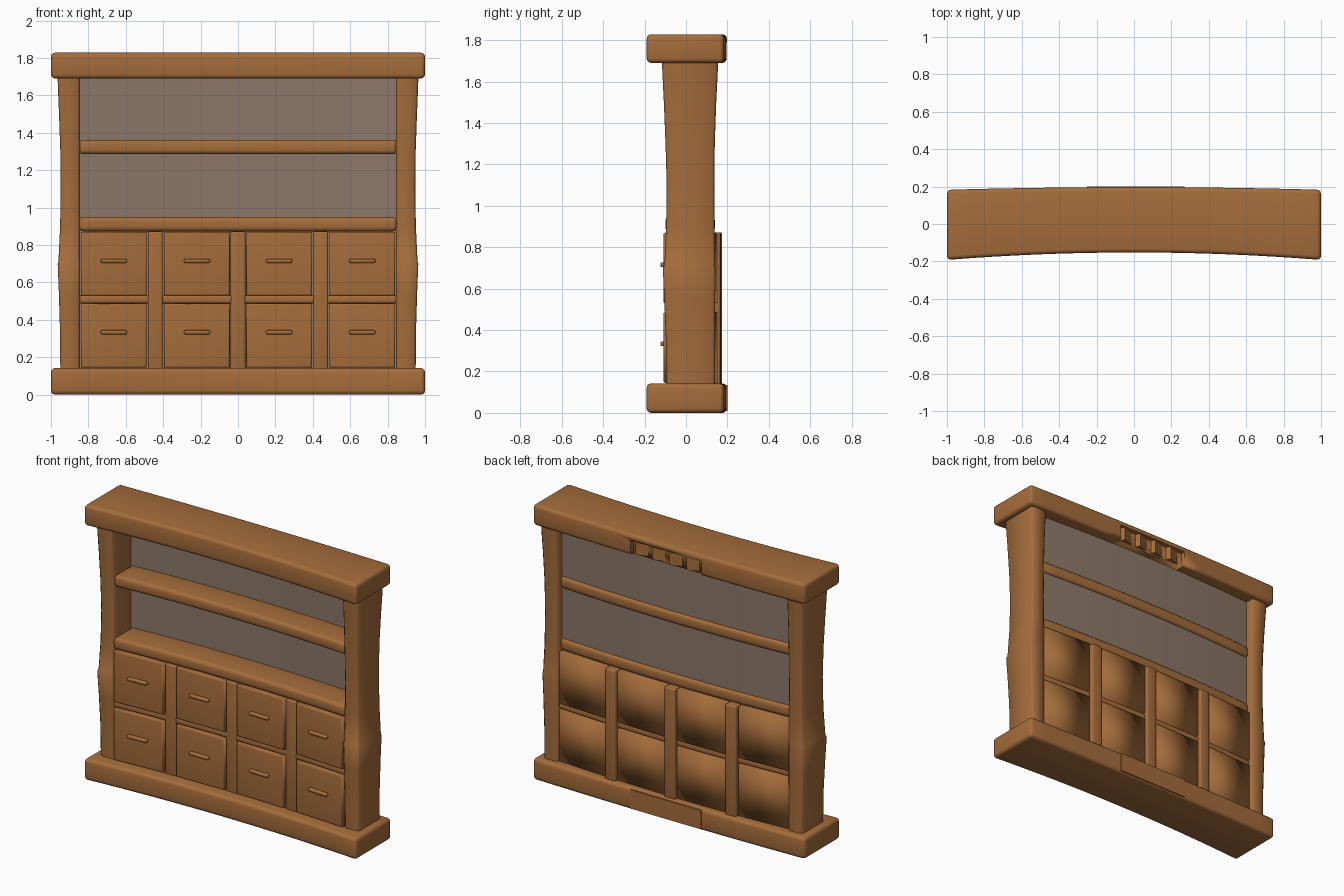
import bpy, bmesh, math
from mathutils import Vector

if "Cube" in bpy.data.objects:
    bpy.data.objects.remove(bpy.data.objects["Cube"])


def material(name, rgb):
    m = bpy.data.materials.new(name)
    m.diffuse_color = (*rgb, 1)
    m.use_nodes = True
    m.node_tree.nodes["Principled BSDF"].inputs["Base Color"].default_value = m.diffuse_color
    return m


WOOD = material("warm_wood", (0.376, 0.152, 0.044))
PANEL = material("grey_brown_panel", (0.262, 0.186, 0.138))
BOW = 0.04


def finish(bm, name, mat, angle=40):
    bmesh.ops.recalc_face_normals(bm, faces=bm.faces[:])
    me = bpy.data.meshes.new(name)
    bm.to_mesh(me)
    bm.free()
    me.materials.append(mat)
    ob = bpy.data.objects.new(name, me)
    bpy.context.collection.objects.link(ob)
    bpy.ops.object.select_all(action='DESELECT')
    ob.select_set(True)
    bpy.context.view_layer.objects.active = ob
    bpy.ops.object.shade_smooth_by_angle(angle=math.radians(angle))
    return ob


def block(name, x, y, z, bevel=0.0, mat=WOOD, cuts=0, bow_f=BOW, bow_b=BOW,
          front_only=False, angle=40):
    """Bevelled box between the given ranges, bowed backwards along x."""
    bm = bmesh.new()
    bmesh.ops.create_cube(bm, size=1)
    for v in bm.verts:
        v.co = Vector([r[0] if c < 0 else r[1] for c, r in zip(v.co, (x, y, z))])
    if bevel:
        edges = [e for e in bm.edges
                 if not front_only or all(v.co.y < y[0] + 1e-5 for v in e.verts)]
        bmesh.ops.bevel(bm, geom=edges, offset=bevel, segments=3, profile=0.5,
                        affect='EDGES')
    for i in range(1, cuts + 1):
        px = x[0] + (x[1] - x[0]) * i / (cuts + 1)
        bmesh.ops.bisect_plane(bm, geom=bm.verts[:] + bm.edges[:] + bm.faces[:],
                               plane_co=(px, 0, 0), plane_no=(1, 0, 0))
    for v in bm.verts:
        t = (v.co.y - y[0]) / (y[1] - y[0])
        v.co.y += (bow_f + (bow_b - bow_f) * t) * (1 - v.co.x ** 2)
    return finish(bm, name, mat, angle)


# Base plank and top cornice
block("base_plank", (-1, 1), (-0.192, 0.183), (0, 0.142), 0.022, cuts=15, bow_b=0.014)
cornice = block("top_cornice", (-1, 1), (-0.192, 0.183), (1.69, 1.828), 0.022,
                cuts=15, bow_b=0.014)

# Worn notch in the back of the cornice, with splinters, and a plate on the base
cutter = block("notch_cutter", (-0.25, 0.27), (0.165, 0.3), (1.66, 1.79),
               bow_f=0, bow_b=0)
cutter.hide_render = True
mod = cornice.modifiers.new("notch", 'BOOLEAN')
mod.operation, mod.object = 'DIFFERENCE', cutter
bpy.context.view_layer.objects.active = cornice
bpy.ops.object.modifier_apply(modifier=mod.name)
bpy.data.objects.remove(cutter, do_unlink=True)
block("base_back_plate", (-0.25, 0.27), (0.18, 0.2), (0.01, 0.135), bow_f=0, bow_b=0)
for i in range(4):
    bm = bmesh.new()
    x0 = -0.24 + i * 0.125
    tri = [(x0, 0.155), (x0 + 0.12, 0.155), (x0 + 0.1, 0.193)]
    f = bm.faces.new([bm.verts.new((a, b, 1.70)) for a, b in tri])
    up = bmesh.ops.extrude_face_region(bm, geom=[f])["geom"]
    bmesh.ops.translate(bm, vec=(0, 0, 0.095),
                        verts=[g for g in up if isinstance(g, bmesh.types.BMVert)])
    finish(bm, f"cornice_splinter_{i + 1}", WOOD)

# Side posts: height, outer x, front y, back y
PROFILE = [(0.12, 0.950, -0.094, 0.140), (0.35, 0.952, -0.097, 0.140),
           (0.55, 0.958, -0.105, 0.141), (0.70, 0.964, -0.112, 0.142),
           (0.712, 0.960, -0.104, 0.140), (0.90, 0.951, -0.096, 0.138),
           (1.10, 0.948, -0.093, 0.137), (1.30, 0.950, -0.099, 0.139),
           (1.50, 0.957, -0.107, 0.146), (1.62, 0.962, -0.113, 0.152),
           (1.71, 0.965, -0.117, 0.156)]
for side, label in ((-1, "left"), (1, "right")):
    bm = bmesh.new()
    rings = []
    c = 0.012
    for z, xo, yf, yb in PROFILE:
        xi = 0.845
        pts = [(xi, yf + c), (xi + c, yf), (xo - c, yf), (xo, yf + c),
               (xo, yb - c), (xo - c, yb), (xi + c, yb), (xi, yb - c)]
        rings.append([bm.verts.new((side * a, b, z)) for a, b in pts])
    for a, b in zip(rings, rings[1:]):
        for i in range(8):
            j = (i + 1) % 8
            bm.faces.new((a[i], a[j], b[j], b[i]))
    bm.faces.new(rings[0])
    bm.faces.new(rings[-1])
    finish(bm, f"{label}_post", WOOD, 50)

# Shelves, drawer rail and back panel
block("upper_shelf", (-0.85, 0.85), (-0.105, 0.1), (1.285, 1.362), 0.022, cuts=13)
block("counter_shelf", (-0.85, 0.85), (-0.112, 0.1), (0.873, 0.95), 0.022, cuts=13)
block("drawer_rail", (-0.85, 0.85), (-0.107, 0.11), (0.488, 0.53), 0.012, cuts=13)
block("back_panel", (-0.855, 0.855), (0.075, 0.083), (0.13, 1.7), mat=PANEL, cuts=13)

# Dividers between the drawers
for i, x in enumerate((-0.442, 0, 0.442)):
    block(f"divider_{i + 1}", (x - 0.039, x + 0.039), (-0.112, 0.135),
          (0.13, 0.872), 0.01)

# Drawers with pull handles
for row, (z0, z1, zh) in enumerate(((0.145, 0.486, 0.333), (0.53, 0.87, 0.715))):
    for col, x in enumerate((-0.664, -0.22, 0.22, 0.664)):
        n = f"{row + 1}_{col + 1}"
        block(f"drawer_{n}", (x - 0.176, x + 0.176), (-0.122, 0.118), (z0, z1),
              0.01, front_only=True, angle=100)
        block(f"handle_{n}", (x - 0.07, x + 0.07), (-0.143, -0.115),
              (zh - 0.011, zh + 0.011), 0.008)
